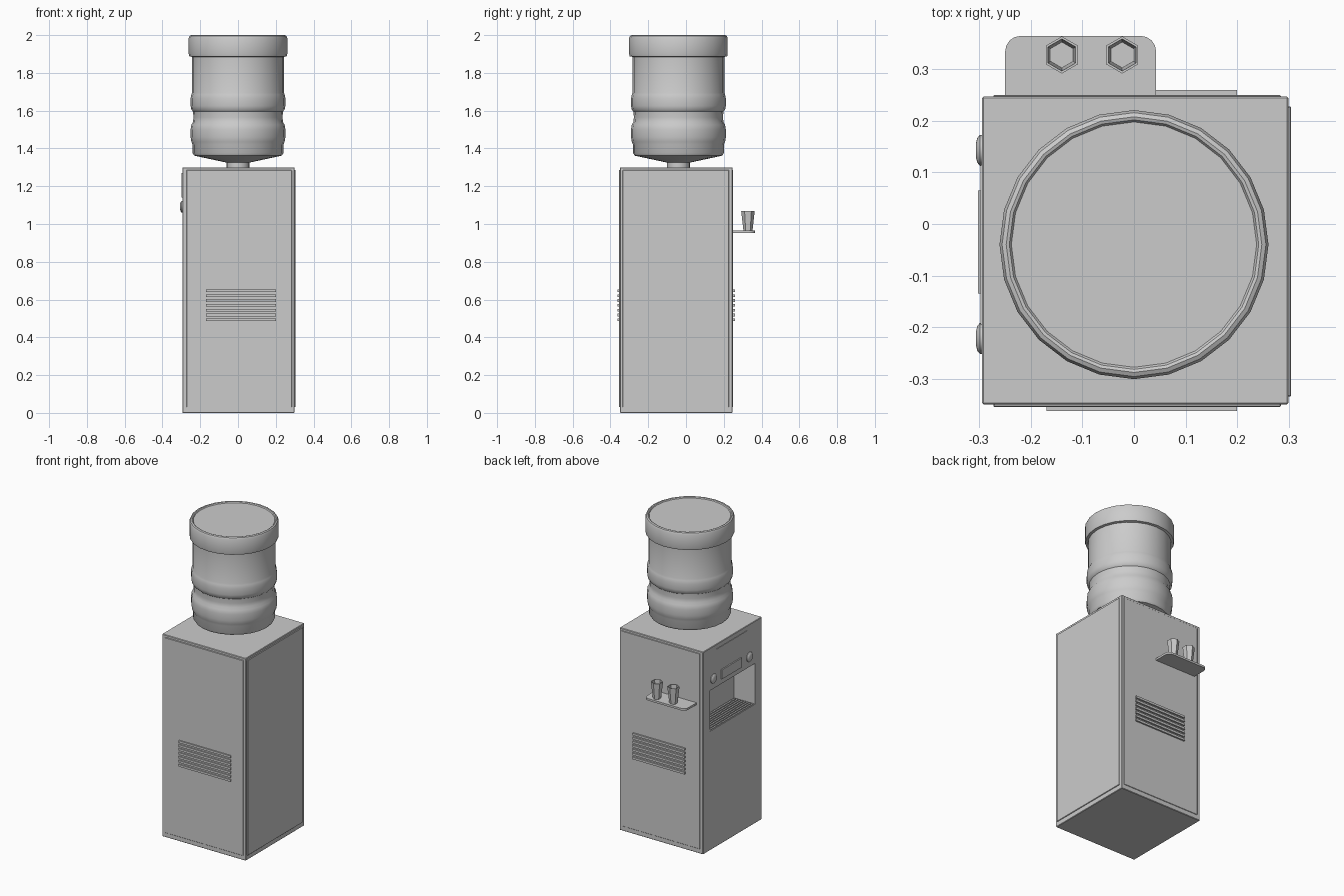
import bpy, bmesh, math

if "Cube" in bpy.data.objects:
    bpy.data.objects.remove(bpy.data.objects["Cube"])


def finish(name, bm, smooth=False):
    bmesh.ops.recalc_face_normals(bm, faces=bm.faces)
    me = bpy.data.meshes.new(name)
    bm.to_mesh(me)
    bm.free()
    ob = bpy.data.objects.new(name, me)
    bpy.context.collection.objects.link(ob)
    bpy.ops.object.select_all(action='DESELECT')
    bpy.context.view_layer.objects.active = ob
    ob.select_set(True)
    if smooth:
        bpy.ops.object.shade_smooth_by_angle(angle=math.radians(35))
    return ob


def box(name, x, y, z, bevel=0.0):
    bm = bmesh.new()
    bmesh.ops.create_cube(bm, size=1)
    for v in bm.verts:
        for i, (a, b) in enumerate((x, y, z)):
            v.co[i] = a if v.co[i] < 0 else b
    if bevel:
        bmesh.ops.bevel(bm, geom=bm.edges[:], offset=bevel, segments=1, affect='EDGES')
    return finish(name, bm)


def lathe(name, profile, sides, loc, phase=0.0, smooth=True):
    """Closed surface of revolution about z, capped at both profile ends."""
    bm = bmesh.new()
    rings = []
    for r, z in profile:
        rings.append([bm.verts.new((loc[0] + r * math.cos(phase + math.tau * i / sides),
                                    loc[1] + r * math.sin(phase + math.tau * i / sides),
                                    loc[2] + z)) for i in range(sides)])
    for a, b in zip(rings, rings[1:]):
        for i in range(sides):
            j = (i + 1) % sides
            bm.faces.new((a[i], a[j], b[j], b[i]))
    bm.faces.new(rings[0])
    bm.faces.new(rings[-1])
    return finish(name, bm, smooth)


# Cabinet with dispensing recess in the left side
cabinet = box("cabinet", (-0.295, 0.30), (-0.35, 0.247), (0, 1.30), 0.003)
cutter = box("recess_cutter", (-0.4, -0.145), (-0.28, 0.18), (0.765, 1.027))
cutter.hide_render = True
mod = cabinet.modifiers.new("recess", 'BOOLEAN')
mod.operation = 'DIFFERENCE'
mod.solver = 'EXACT'
mod.object = cutter
bpy.context.view_layer.objects.active = cabinet
bpy.ops.object.modifier_apply(modifier="recess")
bpy.data.objects.remove(cutter)

# Thin raised panels on the front, back and right
box("front_panel", (-0.273, 0.285), (-0.355, -0.345), (0.03, 1.285), 0.002)
box("back_panel", (-0.273, 0.285), (0.24, 0.250), (0.03, 1.285), 0.002)
box("right_panel", (0.295, 0.305), (-0.335, 0.228), (0.03, 1.285), 0.002)

# Vent slats front and back
for i in range(7):
    z = 0.493 + i * 0.0255
    box("front_vent_slat", (-0.17, 0.20), (-0.363, -0.352), (z - 0.007, z + 0.007))
    box("back_vent_slat", (-0.17, 0.20), (0.247, 0.260), (z - 0.007, z + 0.007))

# Drip tray grille in the recess
for i in range(8):
    x = -0.286 + i * 0.018
    box("drip_grille_bar", (x - 0.005, x + 0.005), (-0.27, 0.17), (0.764, 0.772))

# Control plates and knobs on the left side
box("upper_control_plate", (-0.298, -0.29), (-0.195, 0.114), (1.14, 1.27))
box("lower_control_plate", (-0.303, -0.29), (-0.135, 0.065), (1.06, 1.12))
for y in (-0.222, 0.143):
    knob = lathe("control_knob", [(0.03, 0), (0.03, 0.004), (0.024, 0.009), (0.012, 0.012)],
                 16, (0, 0, 0))
    knob.rotation_euler = (0, -math.pi / 2, 0)
    knob.location = (-0.295, y, 1.092)

# Cup shelf with rounded outer corners
bm = bmesh.new()
outline = [(-0.25, 0.245), (0.043, 0.245)]
for cx, start in ((0.013, 0), (-0.22, 90)):
    for k in range(5):
        a = math.radians(start + k * 22.5)
        outline.append((cx + 0.03 * math.cos(a), 0.335 + 0.03 * math.sin(a)))
face = bm.faces.new([bm.verts.new((x, y, 0.952)) for x, y in outline])
ext = bmesh.ops.extrude_face_region(bm, geom=[face])
for v in ext["geom"]:
    if isinstance(v, bmesh.types.BMVert):
        v.co.z = 0.965
finish("cup_shelf", bm)

# Hexagonal hollow cups
for x in (-0.14, -0.023):
    lathe("cup", [(0.024, 0), (0.036, 0.105), (0.031, 0.105), (0.025, 0.012)], 6,
          (x, 0.328, 0.965), math.pi / 2, False)

# Water bottle, upside down on the cabinet
lathe("water_bottle", [
    (0.06, 1.295), (0.06, 1.325), (0.20, 1.355), (0.232, 1.362), (0.24, 1.375),
    (0.24, 1.42), (0.247, 1.435), (0.251, 1.46), (0.251, 1.50), (0.247, 1.525),
    (0.238, 1.54), (0.236, 1.565), (0.238, 1.595), (0.247, 1.605), (0.251, 1.625),
    (0.251, 1.665), (0.247, 1.685), (0.243, 1.695), (0.243, 1.885), (0.258, 1.888),
    (0.261, 1.90), (0.261, 1.985), (0.256, 1.996), (0.248, 2.0), (0.242, 1.998),
    (0.238, 1.992)], 24, (0, -0.04, 0))
